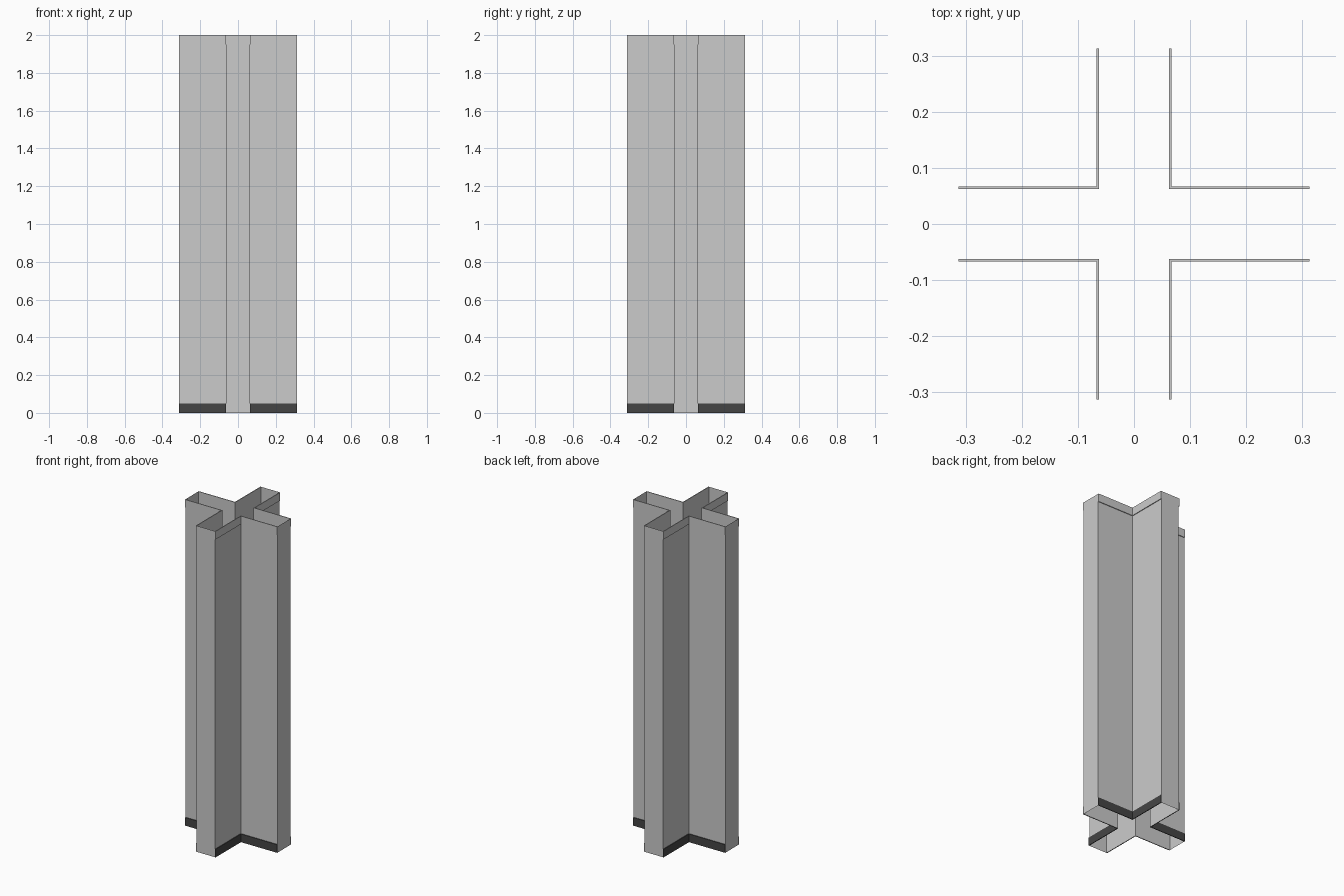
import bpy, bmesh

if "Cube" in bpy.data.objects:
    bpy.data.objects.remove(bpy.data.objects["Cube"])

HALF, REACH, TRIM, HEIGHT = 0.0625, 0.3125, 0.0045, 2.0
TRIM_H = 0.05
QUADRANTS = [(1, 1), (-1, 1), (-1, -1), (1, -1)]


def material(name, shade):
    mat = bpy.data.materials.new(name)
    mat.diffuse_color = (shade, shade, shade, 1)
    mat.use_nodes = True
    mat.node_tree.nodes["Principled BSDF"].inputs["Base Color"].default_value = mat.diffuse_color
    return mat


def finish(bm, name, mat=None):
    mesh = bpy.data.meshes.new(name)
    bm.to_mesh(mesh)
    bm.free()
    obj = bpy.data.objects.new(name, mesh)
    bpy.context.collection.objects.link(obj)
    if mat:
        mesh.materials.append(mat)
    return obj


# Hollow cross-shaped column, open at the top and bottom
def column():
    outline = []
    for i, (sx, sy) in enumerate(QUADRANTS):
        corner = [(sx * REACH, sy * HALF), (sx * HALF, sy * HALF), (sx * HALF, sy * REACH)]
        outline += corner if i % 2 == 0 else corner[::-1]
    bm = bmesh.new()
    low = [bm.verts.new((x, y, 0)) for x, y in outline]
    high = [bm.verts.new((x, y, HEIGHT)) for x, y in outline]
    n = len(outline)
    for i in range(n):
        j = (i + 1) % n
        bm.faces.new((low[i], low[j], high[j], high[i]))
    finish(bm, "column_walls")


# L-shaped strips in the four inner corners, open against the walls
def trim(name, z, mat):
    bm = bmesh.new()
    outer = HALF + TRIM
    profile = [(REACH, HALF), (REACH, outer), (outer, outer),
               (outer, REACH), (HALF, REACH), (HALF, HALF)]
    for sx, sy in QUADRANTS:
        low = [bm.verts.new((sx * x, sy * y, z)) for x, y in profile]
        high = [bm.verts.new((sx * x, sy * y, z + TRIM_H)) for x, y in profile]
        faces = [(low[i], low[i + 1], high[i + 1], high[i]) for i in range(4)]
        for ring, flip in ((low, True), (high, False)):
            for a in ((0, 1, 2, 5), (5, 2, 3, 4)):
                quad = [ring[k] for k in a]
                faces.append(quad[::-1] if flip else quad)
        for f in faces:
            bm.faces.new(f if sx * sy > 0 else tuple(reversed(f)))
    finish(bm, name, mat)


column()
trim("skirting", 0, material("dark_grey", 0.06))
trim("top_trim", HEIGHT - TRIM_H, material("mid_grey", 0.55))
